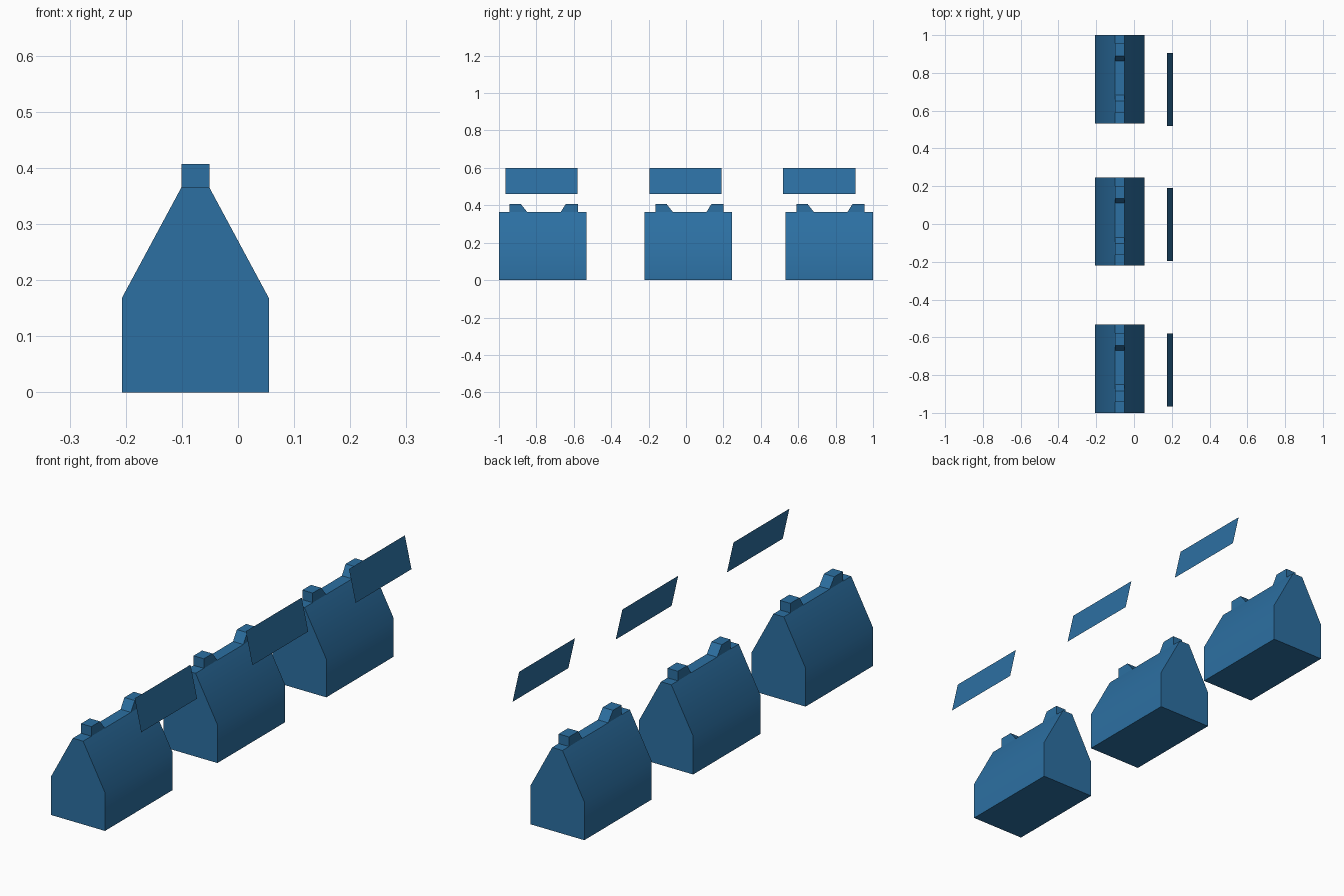
import bpy, bmesh

if "Cube" in bpy.data.objects:
    bpy.data.objects.remove(bpy.data.objects["Cube"])

HOUSE_LEN = 0.467
EAVES, RIDGE, TOP = 0.168, 0.365, 0.407
X_LEFT, X_RIGHT = -0.207, 0.055          # outer walls
R_LEFT, R_RIGHT = -0.101, -0.051         # flat ridge strip

blue = bpy.data.materials.new("blue")
blue.diffuse_color = (0.025, 0.16, 0.36, 1)
blue.use_nodes = True
blue.node_tree.nodes["Principled BSDF"].inputs["Base Color"].default_value = blue.diffuse_color


def finish(bm, name):
    mesh = bpy.data.meshes.new(name)
    bm.to_mesh(mesh)
    bm.free()
    mesh.materials.append(blue)
    return mesh


def prism(name, profile, offset):
    """Extrude a closed 3D profile along an offset vector."""
    bm = bmesh.new()
    face = bm.faces.new([bm.verts.new(p) for p in profile])
    new = bmesh.ops.extrude_face_region(bm, geom=[face], use_keep_orig=True)["geom"]
    bmesh.ops.translate(bm, vec=offset,
                        verts=[g for g in new if isinstance(g, bmesh.types.BMVert)])
    bmesh.ops.recalc_face_normals(bm, faces=bm.faces)
    return finish(bm, name)


def place(name, mesh, y, smooth=False):
    ob = bpy.data.objects.new(name, mesh)
    ob.location.y = y
    bpy.context.collection.objects.link(ob)
    if smooth:
        bpy.ops.object.select_all(action='DESELECT')
        ob.select_set(True)
        bpy.context.view_layer.objects.active = ob
        bpy.ops.object.shade_smooth_by_angle()
    return ob


# Gabled body with a flat ridge
body = prism("house_body", [
    (X_LEFT, 0, 0), (X_RIGHT, 0, 0), (X_RIGHT, 0, EAVES),
    (R_RIGHT, 0, RIDGE), (R_LEFT, 0, RIDGE), (X_LEFT, 0, EAVES)],
    (0, HOUSE_LEN, 0))


# Ridge blocks: upright outer end, sloped inner end
def ridge_block(name, outer, inner_top, inner_base):
    return prism(name, [
        (R_LEFT, outer, RIDGE), (R_LEFT, inner_base, RIDGE),
        (R_LEFT, inner_top, TOP), (R_LEFT, outer, TOP)],
        (R_RIGHT - R_LEFT, 0, 0))


front_block = ridge_block("front_ridge_block", 0.057, 0.117, 0.150)
back_block = ridge_block("back_ridge_block", 0.422, 0.357, 0.331)

# Thin leaning panel, a single sheet facing +x
bm = bmesh.new()
bm.faces.new([bm.verts.new(p) for p in (
    (0.207, 0, 0.46), (0.207, 0.387, 0.46), (0.175, 0.387, 0.60), (0.175, 0, 0.60))])
panel = finish(bm, "floating_panel")

# Three houses in a row, each with its panel
for i, (house_y, panel_y) in enumerate([(-1.0, -0.966), (-0.221, -0.196), (0.533, 0.519)], 1):
    place(f"house_body_{i}", body, house_y, smooth=True)
    place(f"front_ridge_block_{i}", front_block, house_y)
    place(f"back_ridge_block_{i}", back_block, house_y)
    place(f"floating_panel_{i}", panel, panel_y)
